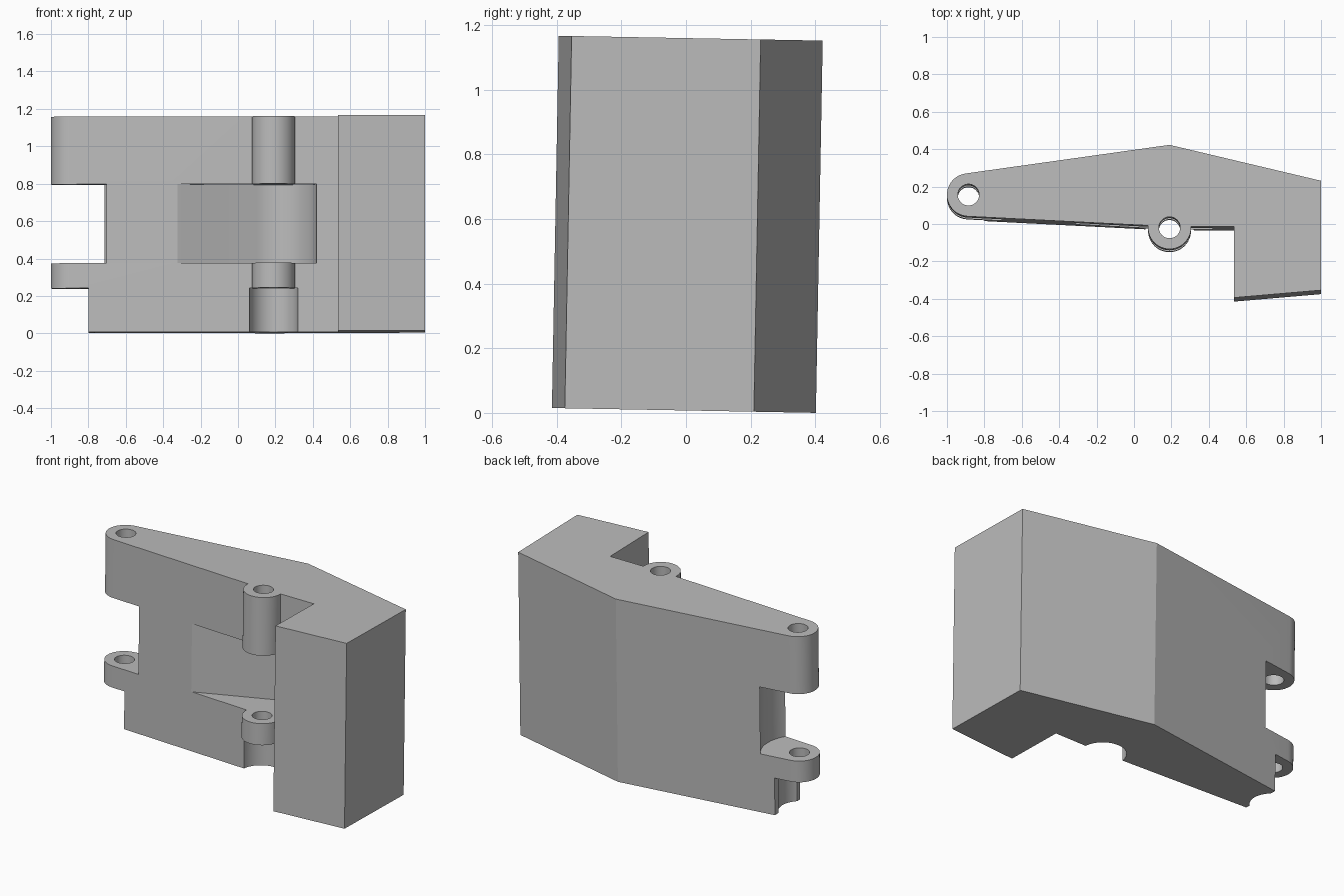
import bpy, bmesh
from math import radians, cos, sin, hypot, asin, atan2

cube = bpy.data.objects.get("Cube")
if cube:
    bpy.data.objects.remove(cube, do_unlink=True)

grey = bpy.data.materials.new("plain grey")
grey.use_nodes = True
COLOUR = (0.5, 0.5, 0.5, 1)
grey.diffuse_color = COLOUR
grey.node_tree.nodes["Principled BSDF"].inputs["Base Color"].default_value = COLOUR

HEIGHT = 1.152
END_PIN = (-0.885, 0.135)
FRONT_PIN = (0.19, -0.04)
KNUCKLE_R = 0.115
HOLE_R = 0.057
# Heights of the hinge steps
STEP, LOW, HIGH = 0.234, 0.368, 0.79


def arc(centre, radius, start, end, count):
    """Points along an arc, angles in degrees."""
    angles = [radians(start + (end - start) * i / count) for i in range(count + 1)]
    return [(centre[0] + radius * cos(a), centre[1] + radius * sin(a)) for a in angles]


def prism(name, outline, z0, z1):
    """Extrude an outline upward between two heights."""
    bm = bmesh.new()
    face = bm.faces.new([bm.verts.new((x, y, z0)) for x, y in outline])
    top = bmesh.ops.extrude_face_region(bm, geom=[face])["geom"]
    verts = [v for v in top if isinstance(v, bmesh.types.BMVert)]
    bmesh.ops.translate(bm, verts=verts, vec=(0, 0, z1 - z0))
    bmesh.ops.recalc_face_normals(bm, faces=bm.faces)
    mesh = bpy.data.meshes.new(name)
    bm.to_mesh(mesh)
    bm.free()
    mesh.materials.append(grey)
    obj = bpy.data.objects.new(name, mesh)
    bpy.context.collection.objects.link(obj)
    return obj


def cylinder(name, centre, radius, z0, z1):
    return prism(name, arc(centre, radius, 0, 352.5, 47), z0, z1)


def combine(target, tool, operation):
    """Apply a boolean and remove its tool."""
    bpy.ops.object.select_all(action="DESELECT")
    bpy.context.view_layer.objects.active = target
    target.select_set(True)
    mod = target.modifiers.new("shape", "BOOLEAN")
    mod.operation, mod.solver, mod.object = operation, "EXACT", tool
    bpy.ops.object.modifier_apply(modifier=mod.name)
    bpy.data.objects.remove(tool, do_unlink=True)


# Main body with a rounded hinge end and a thick block at the other end
outline = arc(END_PIN, KNUCKLE_R, 98, 267, 24) + [
    (0.19, -0.035), (0.535, -0.035), (0.535, -0.415),
    (1, -0.375), (1, 0.21), (0.19, 0.402)]
body = prism("hinge_body", outline, 0, HEIGHT)

# Front knuckle
combine(body, cylinder("front_knuckle", FRONT_PIN, KNUCKLE_R, 0.1, HEIGHT), "UNION")

# Pocket between the front knuckles: a round clearance with a sloping run-in
tip = (-0.3, 0.0)
clear_r = 0.23
dx, dy = FRONT_PIN[0] - tip[0], FRONT_PIN[1] - tip[1]
slope = atan2(dy, dx) + asin(clear_r / hypot(dx, dy))
tangent = slope * 180 / 3.14159265 + 90
pocket = [(tip[0] - 0.03, -0.3), (tip[0] - 0.03, tip[1] - 0.03 * sin(slope)), tip]
pocket += arc(FRONT_PIN, clear_r, tangent, 0, 24) + [(0.42, -0.3)]

cutters = [
    prism("pocket_cutter", pocket, LOW, HIGH),
    cylinder("slot_cutter", END_PIN, 0.222, LOW, HIGH),
    # Clearances below the lower knuckles
    cylinder("end_scallop", END_PIN, 0.125, -0.1, STEP),
    cylinder("front_scallop", FRONT_PIN, 0.13, -0.1, STEP),
    prism("end_step", [(-1.1, -0.2), (-0.8, -0.2), (-0.8, 0.5), (-1.1, 0.5)], -0.1, STEP),
    # Pin holes
    cylinder("end_hole", END_PIN, HOLE_R, 0.15, HEIGHT + 0.1),
    cylinder("front_hole", FRONT_PIN, HOLE_R, 0.15, HEIGHT + 0.1),
]
for cutter in cutters:
    combine(body, cutter, "DIFFERENCE")

# Slight lean of the whole part
body.rotation_euler.x = radians(-1.05)
body.location.z = 0.0075

bpy.ops.object.select_all(action="DESELECT")
body.select_set(True)
bpy.context.view_layer.objects.active = body
bpy.ops.object.transform_apply(location=True, rotation=True, scale=True)
bpy.ops.object.shade_smooth_by_angle(angle=radians(12))
